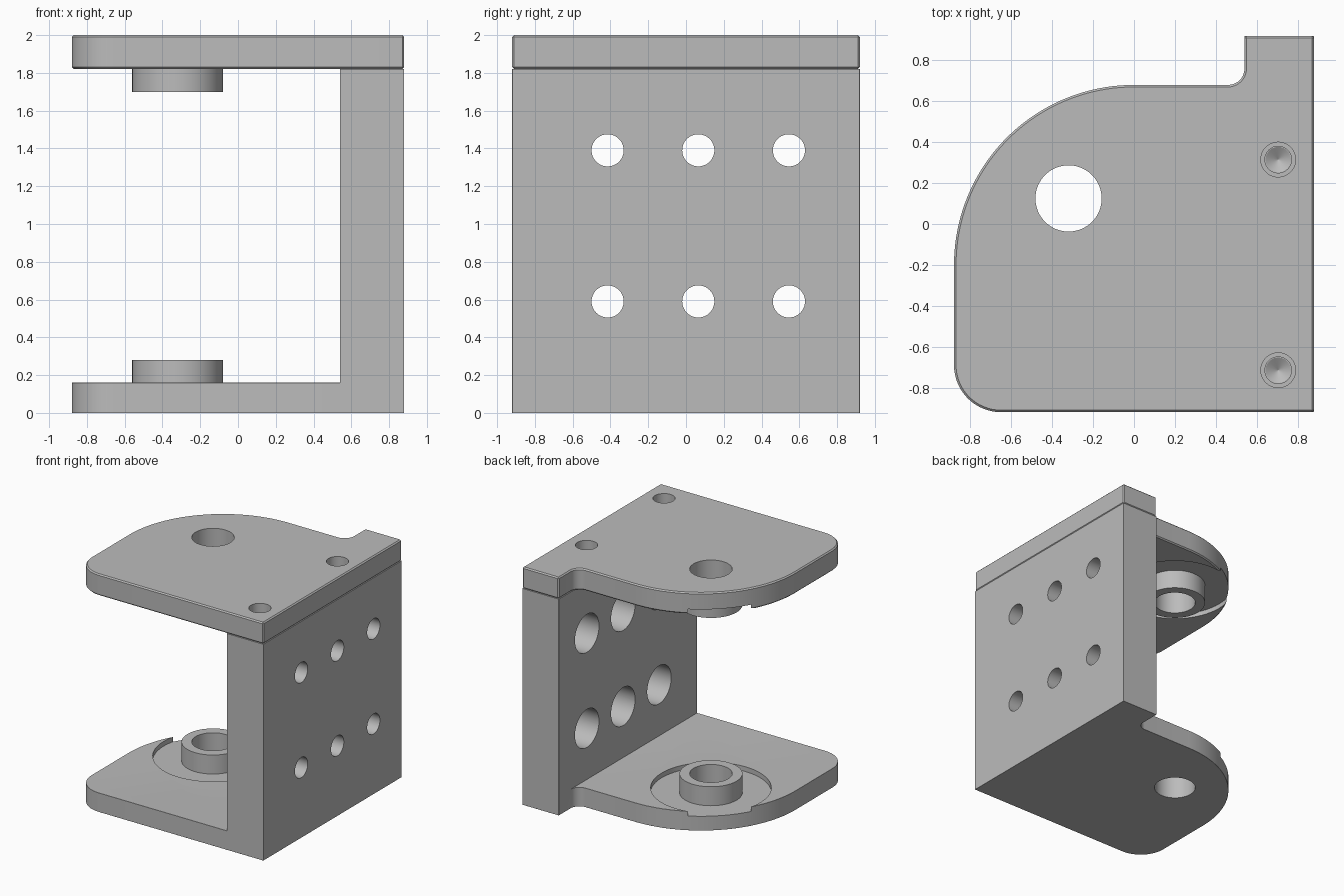
import bpy, bmesh
from math import radians, cos, sin, pi
from mathutils import Matrix

if "Cube" in bpy.data.objects:
    bpy.data.objects.remove(bpy.data.objects["Cube"], do_unlink=True)

grey = bpy.data.materials.new("machined_grey")
grey.use_nodes = True
colour = (0.5, 0.5, 0.5, 1)
grey.diffuse_color = colour
grey.node_tree.nodes["Principled BSDF"].inputs["Base Color"].default_value = colour

PIVOT = (-0.32, 0.125)
WALL_X, SIDE, DEPTH = 0.54, 0.88, 0.92
BASE_TOP, WALL_TOP = 0.16, 1.82


def make(name, bm):
    bmesh.ops.recalc_face_normals(bm, faces=bm.faces)
    mesh = bpy.data.meshes.new(name)
    bm.to_mesh(mesh)
    bm.free()
    mesh.materials.append(grey)
    obj = bpy.data.objects.new(name, mesh)
    bpy.context.collection.objects.link(obj)
    return obj


def prism(name, outline, z0, z1):
    bm = bmesh.new()
    face = bm.faces.new([bm.verts.new((x, y, z0)) for x, y in outline])
    new = bmesh.ops.extrude_face_region(bm, geom=[face])["geom"]
    verts = [v for v in new if isinstance(v, bmesh.types.BMVert)]
    bmesh.ops.translate(bm, verts=verts, vec=(0, 0, z1 - z0))
    return make(name, bm)


def cylinder(r, centre, length, axis="Z", tip=None, segments=64):
    bm = bmesh.new()
    turn = Matrix.Rotation(pi / 2, 4, "Y") if axis == "X" else Matrix()
    bmesh.ops.create_cone(bm, cap_ends=True, segments=segments,
                          radius1=r if tip is None else tip, radius2=r,
                          depth=length, matrix=Matrix.Translation(centre) @ turn)
    return make("tool", bm)


def apply_modifier(obj, mod):
    bpy.context.view_layer.objects.active = obj
    bpy.ops.object.modifier_apply(modifier=mod.name)


def combine(obj, tool, operation="DIFFERENCE"):
    mod = obj.modifiers.new("combine", "BOOLEAN")
    mod.operation, mod.solver, mod.object = operation, "EXACT", tool
    apply_modifier(obj, mod)
    bpy.data.objects.remove(tool, do_unlink=True)


def bevel(obj):
    mod = obj.modifiers.new("edge_break", "BEVEL")
    mod.width, mod.segments = 0.01, 1
    mod.limit_method, mod.angle_limit = "ANGLE", radians(40)
    apply_modifier(obj, mod)


def arc(cx, cy, r, start, end, n):
    return [(cx + r * cos(radians(start + (end - start) * i / n)),
             cy + r * sin(radians(start + (end - start) * i / n))) for i in range(n + 1)]


# Shared plate outline: square right edge, small step, large sweep, rounded corner
outline = [(SIDE, -DEPTH), (SIDE, DEPTH), (WALL_X, DEPTH)]
outline += arc(0.46, 0.76, 0.08, 0, -90, 10)
outline += arc(0, -0.2, 0.88, 90, 180, 40)
outline += arc(-0.65, -0.69, 0.23, 180, 270, 16)


def add_pivot(plate, face_z, way):
    """Recess, raised boss and through bore on the inner face of a plate."""
    def at(a, b, r):
        return cylinder(r, (*PIVOT, face_z + way * (a + b) / 2), abs(b - a))
    combine(plate, at(-0.04, 0.1, 0.46))
    combine(plate, at(-0.07, 0.12, 0.24), "UNION")
    combine(plate, at(-0.5, 0.5, 0.162))


# Lower plate and upright wall in one piece
bracket = prism("base_and_wall", outline, 0, BASE_TOP)
wall = prism("wall", [(WALL_X, -DEPTH), (SIDE, -DEPTH), (SIDE, DEPTH), (WALL_X, DEPTH)],
             0, WALL_TOP)
combine(bracket, wall, "UNION")
bevel(bracket)
add_pivot(bracket, BASE_TOP, 1)

# Counterbored mounting holes through the wall
for y in (-0.415, 0.065, 0.545):
    for z in (0.59, 1.39):
        combine(bracket, cylinder(0.085, (0.7, y, z), 1, "X"))
        combine(bracket, cylinder(0.16, (WALL_X, y, z), 0.4, "X"))

# Upper plate
top = prism("top_plate", outline, WALL_TOP, 2)
bevel(top)
add_pivot(top, WALL_TOP, -1)

# Screw holes: clearance in the plate, drilled with a cone tip in the wall
for y in (-0.715, 0.315):
    combine(top, cylinder(0.085, (0.705, y, 1.9), 0.6))
    combine(bracket, cylinder(0.065, (0.705, y, 1.7), 0.4))
    combine(bracket, cylinder(0.065, (0.705, y, 1.482), 0.04, tip=0.001))

for obj in (bracket, top):
    bpy.ops.object.select_all(action="DESELECT")
    obj.select_set(True)
    bpy.context.view_layer.objects.active = obj
    bpy.ops.object.shade_smooth_by_angle(angle=radians(30))
